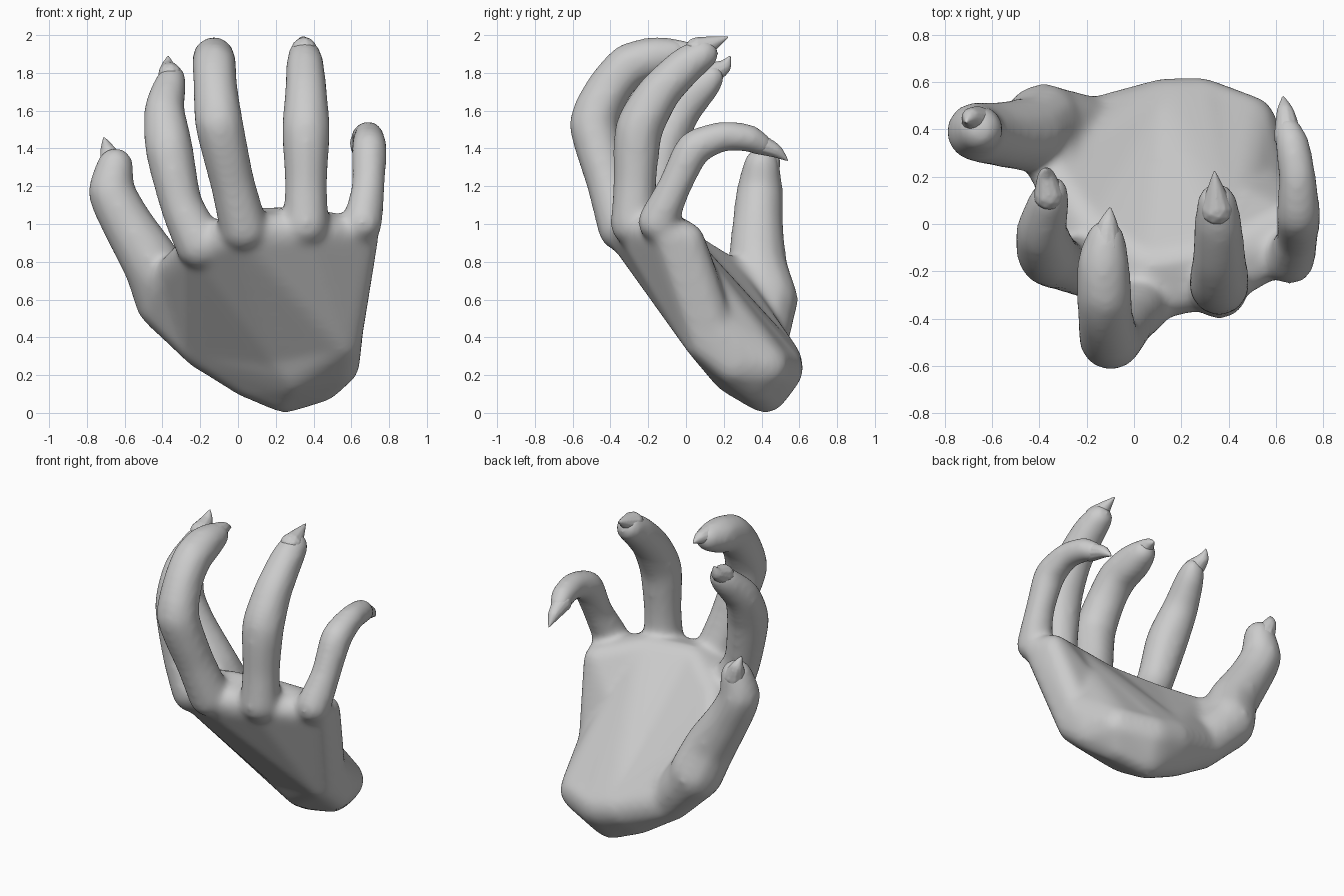
import bpy, bmesh
from mathutils import Vector

if "Cube" in bpy.data.objects:
    bpy.data.objects.remove(bpy.data.objects["Cube"])

bm = bmesh.new()


def hull(balls, sub=2):
    """Convex skin around a set of balls (x, y, z, r)."""
    verts = []
    for x, y, z, r in balls:
        tmp = bmesh.new()
        bmesh.ops.create_icosphere(tmp, subdivisions=sub, radius=r)
        verts += [bm.verts.new(v.co + Vector((x, y, z))) for v in tmp.verts]
        tmp.free()
    bmesh.ops.convex_hull(bm, input=verts)
    bmesh.ops.delete(bm, geom=[v for v in verts if v.is_valid and not v.link_faces], context='VERTS')


def spline(pts, n=4, k=0.6):
    """Cardinal spline through (x, y, z, r) points; k < 1 keeps the joints bony."""
    p = [Vector(q) for q in pts]
    p = [p[0] * 2 - p[1]] + p + [p[-1] * 2 - p[-2]]
    out = []
    for a, b, c, d in zip(p, p[1:], p[2:], p[3:]):
        m0, m1 = (c - a) * k / 2, (d - b) * k / 2
        for i in range(n):
            t = i / n
            h = t * t * (3 - 2 * t)
            out.append(b * (1 - h) + c * h + m0 * t * (1 - t) ** 2 - m1 * t * t * (1 - t))
    out.append(p[-2])
    return out


# knuckles, finger pads, wrist and thumb-base balls that shape the palm
pinky_k, ring_k = (0.66, -0.1, 0.94, .09), (0.36, -0.25, 0.96, .105)
mid_k, index_k = (0.03, -0.31, 0.95, .11), (-0.19, -0.16, 0.87, .115)
pinky_pad, ring_pad = (0.64, 0.01, 0.92, .09), (0.38, -0.13, 0.99, .1)
mid_pad, index_pad = (0.06, -0.18, 0.99, .1), (-0.18, -0.02, 0.88, .1)
edge, edge_back = (0.55, 0.14, 0.45, .12), (0.54, 0.11, 0.38, .12)
edge_low, back_low = (0.53, 0.25, 0.26, .12), (0.3, 0.25, 0.22, .125)
heel, heel_in, heel_mid = (0.25, 0.42, 0.12, .125), (0.12, 0.49, 0.27, .13), (0.28, 0.495, 0.23, .13)
heel_right, heel_side = (0.43, 0.37, 0.18, .13), (0.06, 0.42, 0.2, .125)
heel_edge, back = (0.48, 0.42, 0.25, .13), (0.22, 0.2, 0.32, .12)
heel_left, thenar = (-0.17, 0.4, 0.36, .14), (-0.38, 0.43, 0.59, .165)
web = (-0.33, 0.19, 0.75, .1)

for group in ([pinky_k, pinky_pad, ring_k, ring_pad, edge_back, edge, back],
              [ring_k, mid_k, edge_back, back, edge],
              [ring_k, ring_pad, edge, heel_edge, heel_in, back],
              [ring_k, mid_k, ring_pad, mid_pad, heel_in, heel_mid, back],
              [mid_k, index_k, mid_pad, index_pad, back, heel_left, heel_in],
              [index_k, index_pad, web, heel_left, back],
              [web, thenar, heel_left],
              [edge, edge_low, edge_back, heel, heel_mid, heel_in, heel_edge, heel_right, back, back_low],
              [heel, heel_in, heel_side, back, back_low, heel_left],
              [heel_in, heel_left, web, index_k, index_pad],
              [heel_left, thenar]):
    hull(group)

# finger paths (x, y, z, radius), then claw paths
fingers = {
    "thumb": [(-0.38, 0.43, 0.6, .17), (-0.45, 0.38, 0.78, .16), (-0.585, 0.38, 1.0, .138),
              (-0.67, 0.39, 1.17, .128), (-0.65, 0.4, 1.31, .1)],
    "index": [(-0.2, -0.18, 0.89, .137), (-0.3, -0.17, 1.1, .117), (-0.365, -0.13, 1.4, .132),
              (-0.39, -0.03, 1.6, .112), (-0.36, 0.09, 1.73, .092), (-0.345, 0.14, 1.78, .07)],
    "middle": [(0.03, -0.34, 0.98, .132), (-0.03, -0.41, 1.22, .122), (-0.1, -0.49, 1.53, .133),
               (-0.12, -0.4, 1.73, .122), (-0.125, -0.3, 1.84, .122), (-0.13, -0.17, 1.88, .115),
               (-0.12, -0.06, 1.9, .085)],
    "ring": [(0.36, -0.28, 1.0, .125), (0.36, -0.27, 1.22, .117), (0.36, -0.25, 1.5, .132),
             (0.36, -0.14, 1.7, .117), (0.355, 0.0, 1.84, .105), (0.35, 0.09, 1.9, .088)],
    "pinky": [(0.66, -0.15, 1.01, .11), (0.69, -0.06, 1.2, .092), (0.695, 0.04, 1.4, .098),
              (0.69, 0.2, 1.465, .083), (0.67, 0.33, 1.455, .078), (0.65, 0.4, 1.42, .063)],
}
claws = {
    "thumb": [(-0.66, 0.43, 1.31, .07), (-0.69, 0.45, 1.39, .04), (-0.71, 0.43, 1.46, .004)],
    "index": [(-0.36, 0.12, 1.79, .065), (-0.37, 0.2, 1.83, .038), (-0.37, 0.235, 1.89, .004)],
    "middle": [(-0.12, -0.1, 1.91, .075), (-0.11, 0.0, 1.925, .04), (-0.1, 0.07, 1.91, .004)],
    "ring": [(0.35, 0.06, 1.92, .07), (0.345, 0.15, 1.96, .034), (0.34, 0.225, 1.99, .004)],
    "pinky": [(0.65, 0.37, 1.43, .06), (0.64, 0.47, 1.39, .038), (0.63, 0.54, 1.335, .004)],
}


def chain(pts):
    s = spline(pts)
    for a, b in zip(s, s[1:]):
        hull([a, b])


def finish(name, voxel, steps):
    """Fuse everything in bm into one smooth skin."""
    global bm
    me = bpy.data.meshes.new(name)
    bm.to_mesh(me)
    bm.free()
    bm = bmesh.new()
    ob = bpy.data.objects.new(name, me)
    bpy.context.collection.objects.link(ob)
    m = ob.modifiers.new("Fuse", 'REMESH')
    m.mode, m.voxel_size, m.use_smooth_shade = 'VOXEL', voxel, True
    s = ob.modifiers.new("Soften", 'SMOOTH')
    s.factor, s.iterations = 0.5, steps


for path in fingers.values():
    chain(path)
finish("hand", 0.016, 30)

for name, path in claws.items():
    chain(path)
    finish(name + "_claw", 0.006, 3)
